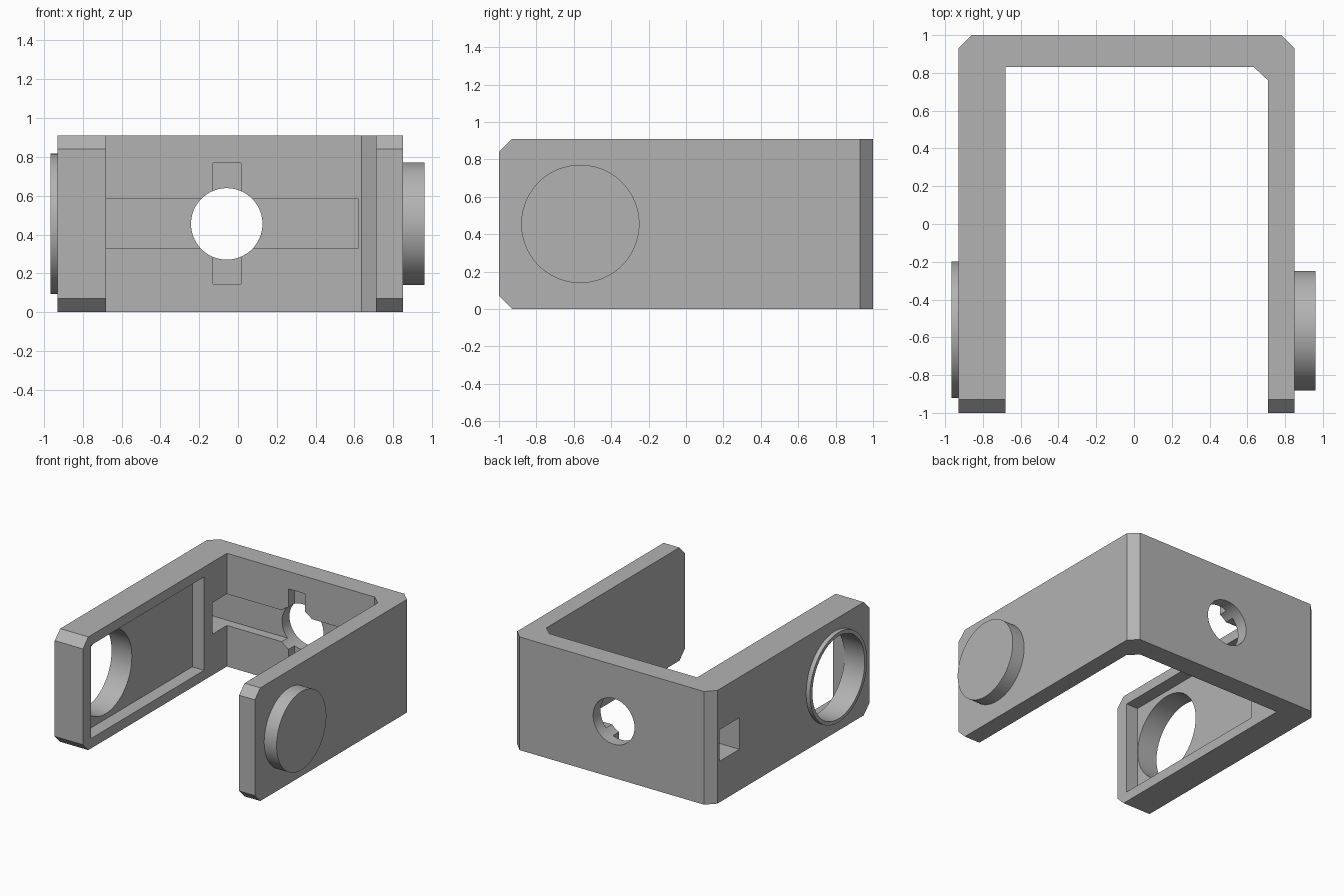
import bpy, bmesh, math
from mathutils import Matrix, Vector

cube = bpy.data.objects.get("Cube")
if cube:
    bpy.data.objects.remove(cube, do_unlink=True)

HEIGHT = 0.91
MID_Z = HEIGHT / 2
CHAMFER = 0.07

grey = bpy.data.materials.new("matte grey")
grey.use_nodes = True
colour = (0.45, 0.45, 0.45, 1)
grey.diffuse_color = colour
grey.node_tree.nodes["Principled BSDF"].inputs["Base Color"].default_value = colour


def add_object(name, bm):
    bmesh.ops.recalc_face_normals(bm, faces=bm.faces)
    mesh = bpy.data.meshes.new(name)
    bm.to_mesh(mesh)
    bm.free()
    mesh.materials.append(grey)
    obj = bpy.data.objects.new(name, mesh)
    bpy.context.collection.objects.link(obj)
    return obj


def box(name, low, high):
    low, high = Vector(low), Vector(high)
    bm = bmesh.new()
    bmesh.ops.create_cube(bm, size=1, matrix=Matrix.Translation((low + high) / 2)
                          @ Matrix.Diagonal((*(high - low), 1)))
    return add_object(name, bm)


def cylinder(name, axis, start, end, centre, radius):
    """Cylinder along x or y; centre is the other horizontal coordinate."""
    mid = (start + end) / 2
    if axis == "X":
        place = Matrix.Translation((mid, centre, MID_Z)) @ Matrix.Rotation(math.pi / 2, 4, "Y")
    else:
        place = Matrix.Translation((centre, mid, MID_Z)) @ Matrix.Rotation(math.pi / 2, 4, "X")
    bm = bmesh.new()
    bmesh.ops.create_cone(bm, cap_ends=True, segments=96, radius1=radius, radius2=radius,
                          depth=abs(end - start), matrix=place)
    return add_object(name, bm)


def combine(target, tool, operation):
    mod = target.modifiers.new(tool.name, "BOOLEAN")
    mod.operation = operation
    mod.solver = "EXACT"
    mod.object = tool
    bpy.context.view_layer.objects.active = target
    bpy.ops.object.modifier_apply(modifier=mod.name)
    bpy.data.objects.remove(tool, do_unlink=True)


# U-shaped bracket, extruded from its plan outline
outline = [(-0.93, -1), (-0.68, -1), (-0.68, 0.83), (0.635, 0.83), (0.71, 0.76),
           (0.71, -1), (0.85, -1), (0.85, 0.93), (0.78, 1), (-0.86, 1), (-0.93, 0.93)]
bm = bmesh.new()
base = bm.faces.new([bm.verts.new((x, y, 0)) for x, y in outline])
top = bmesh.ops.extrude_face_region(bm, geom=[base])["geom"]
bmesh.ops.translate(bm, vec=(0, 0, HEIGHT),
                    verts=[v for v in top if isinstance(v, bmesh.types.BMVert)])
bmesh.ops.recalc_face_normals(bm, faces=bm.faces)

# Chamfered top and bottom at the free ends of both arms
ends = [e for e in bm.edges
        if all(v.co.y < -0.99 for v in e.verts)
        and abs(e.verts[0].co.z - e.verts[1].co.z) < 0.01]
bmesh.ops.bevel(bm, geom=ends, offset=CHAMFER, segments=1, affect="EDGES")
bracket = add_object("bracket", bm)

# Raised disc on one arm, raised collar on the other
combine(bracket, cylinder("pivot_disc", "X", 0.80, 0.96, -0.565, 0.316), "UNION")
combine(bracket, cylinder("collar", "X", -0.965, -0.85, -0.56, 0.362), "UNION")

# Recess and round opening in the thick arm, cable channel, back hole and its slot
cutters = [
    box("arm_recess", (-0.785, -0.895, 0.08), (-0.6, 0.54, 0.83)),
    cylinder("arm_opening", "X", -1.1, -0.6, -0.56, 0.332),
    box("cable_channel", (-1.1, 0.65, 0.33), (0.62, 0.905, 0.583)),
    box("key_slot", (-0.13, 0.7, 0.145), (0.015, 0.905, 0.77)),
    cylinder("back_hole", "Y", 0.6, 1.2, -0.058, 0.184),
]
for cutter in cutters:
    combine(bracket, cutter, "DIFFERENCE")

# Smooth round surfaces, sharp corners
bpy.ops.object.select_all(action="DESELECT")
bracket.select_set(True)
bpy.context.view_layer.objects.active = bracket
bpy.ops.object.shade_smooth_by_angle(angle=math.radians(30))
